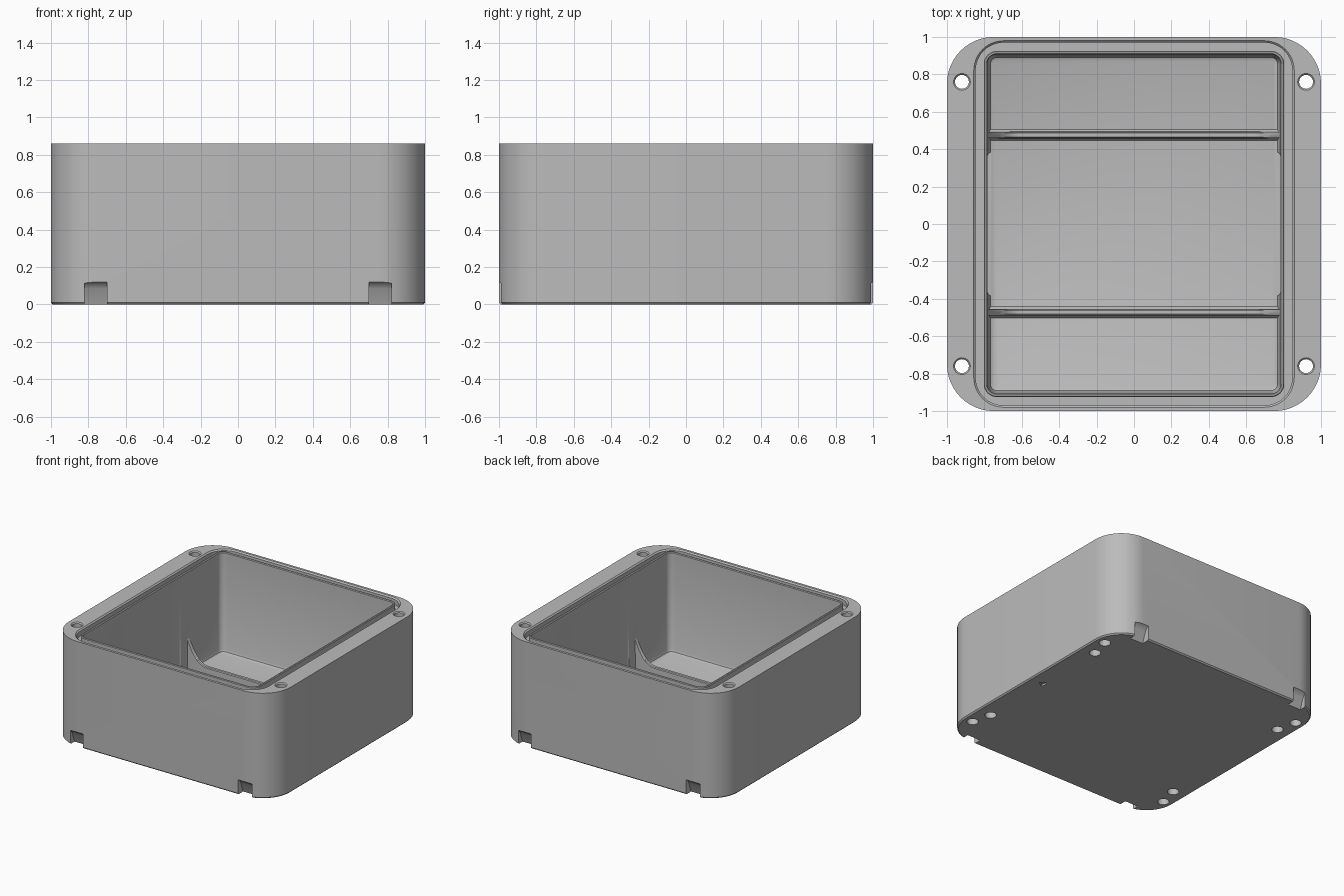
import bpy, bmesh, math

if "Cube" in bpy.data.objects:
    bpy.data.objects.remove(bpy.data.objects["Cube"])

H = 0.86       # box height
FLOOR = 0.05   # cavity floor height

grey = bpy.data.materials.new("plain_grey")
grey.diffuse_color = (0.5, 0.5, 0.5, 1)
grey.use_nodes = True
grey.node_tree.nodes["Principled BSDF"].inputs["Base Color"].default_value = grey.diffuse_color


def rounded_rect(hx, hy, r, z, seg=12):
    pts = []
    for i, (sx, sy) in enumerate([(1, 1), (-1, 1), (-1, -1), (1, -1)]):
        for k in range(seg + 1):
            a = math.pi / 2 * (i + k / seg)
            pts.append((sx * (hx - r) + r * math.cos(a),
                        sy * (hy - r) + r * math.sin(a), z))
    return pts


def circle(x, y, r, z, n=32):
    return [(x + r * math.cos(2 * math.pi * k / n),
             y + r * math.sin(2 * math.pi * k / n), z) for k in range(n)]


def loft(bm, loops):
    """Skin a row of equal-length loops and cap both ends."""
    rows = [[bm.verts.new(p) for p in loop] for loop in loops]
    n = len(rows[0])
    for a, b in zip(rows, rows[1:]):
        for i in range(n):
            j = (i + 1) % n
            bm.faces.new((a[i], a[j], b[j], b[i]))
    bm.faces.new(rows[0][::-1])
    bm.faces.new(rows[-1])


def make_object(name, bm):
    bmesh.ops.recalc_face_normals(bm, faces=bm.faces)
    me = bpy.data.meshes.new(name)
    bm.to_mesh(me)
    bm.free()
    me.materials.append(grey)
    ob = bpy.data.objects.new(name, me)
    bpy.context.collection.objects.link(ob)
    return ob


def smooth(ob):
    bpy.ops.object.select_all(action='DESELECT')
    ob.select_set(True)
    bpy.context.view_layer.objects.active = ob
    bpy.ops.object.shade_smooth_by_angle(angle=math.radians(30))


# Box shell: outside wall, rim, seal groove, inner lip, drafted cavity, floor
bm = bmesh.new()
loft(bm, [rounded_rect(*p) for p in [
    (0.99, 0.99, 0.24, 0),
    (1.0, 1.0, 0.25, 0.01),
    (1.0, 1.0, 0.25, H),
    (0.857, 0.98, 0.16, H),
    (0.847, 0.97, 0.15, H - 0.01),
    (0.847, 0.97, 0.15, H - 0.05),
    (0.803, 0.925, 0.07, H - 0.05),
    (0.803, 0.925, 0.07, H - 0.005),
    (0.798, 0.92, 0.065, H),
    (0.790, 0.912, 0.057, H),
    (0.784, 0.907, 0.05, H - 0.006),
    (0.775, 0.898, 0.045, FLOOR + 0.025),
    (0.768, 0.891, 0.038, FLOOR + 0.007),
    (0.755, 0.878, 0.03, FLOOR),
]])
box = make_object("box_shell", bm)

# Cutters: screw holes, foot sockets, wall pocket, pry notches, base mark
bm = bmesh.new()
for sx in (-1, 1):
    for sy in (-1, 1):
        x, y = sx * 0.92, sy * 0.76
        loft(bm, [circle(x, y, 0.043, -0.1), circle(x, y, 0.043, 0.1),
                  circle(x, y, 0.037, 0.1), circle(x, y, 0.037, H - 0.008),
                  circle(x, y, 0.045, H), circle(x, y, 0.045, H + 0.1)])
        x, y = sx * 0.88, sy * 0.60
        loft(bm, [circle(x, y, 0.043, -0.1), circle(x, y, 0.043, 0.12)])
        # sloping notch at the foot of the front and back walls
        prof = [(1.05, -0.05), (0.915, -0.05), (0.965, 0.085),
                (0.98, 0.108), (1.0, 0.12), (1.05, 0.125)]
        loft(bm, [[(sx * u, sy * a, b) for a, b in prof] for u in (0.70, 0.82)])
loft(bm, [rounded_rect(0.786, 0.39, 0.04, z) for z in (FLOOR + 0.004, 0.79)])
loft(bm, [circle(0.88, 0, 0.035, z, 3) for z in (-0.05, 0.015)])
cutter = make_object("cutter", bm)
cutter.hide_render = True

bpy.context.view_layer.objects.active = box
mod = box.modifiers.new("cuts", 'BOOLEAN')
mod.operation = 'DIFFERENCE'
mod.solver = 'EXACT'
mod.object = cutter
bpy.ops.object.modifier_apply(modifier=mod.name)
bpy.data.objects.remove(cutter)
smooth(box)

# Two low dividers that sweep up into fins at the side walls
fin = [0.60 + 0.19 * k / 12 for k in range(13)]
xs = [-x for x in reversed(fin)] + fin
for name, y in (("front_divider", -0.472), ("back_divider", 0.476)):
    bm = bmesh.new()
    loops = []
    for x in xs:
        z = 0.13 + 0.215 * ((abs(x) - 0.60) / 0.19) ** 2.3
        loops.append([(x, y + a, b) for a, b in [
            (-0.03, FLOOR - 0.01), (-0.03, FLOOR + 0.005), (-0.018, FLOOR + 0.02),
            (-0.016, z - 0.006), (-0.010, z), (0.010, z), (0.016, z - 0.006),
            (0.018, FLOOR + 0.02), (0.03, FLOOR + 0.005), (0.03, FLOOR - 0.01)]])
    loft(bm, loops)
    smooth(make_object(name, bm))
